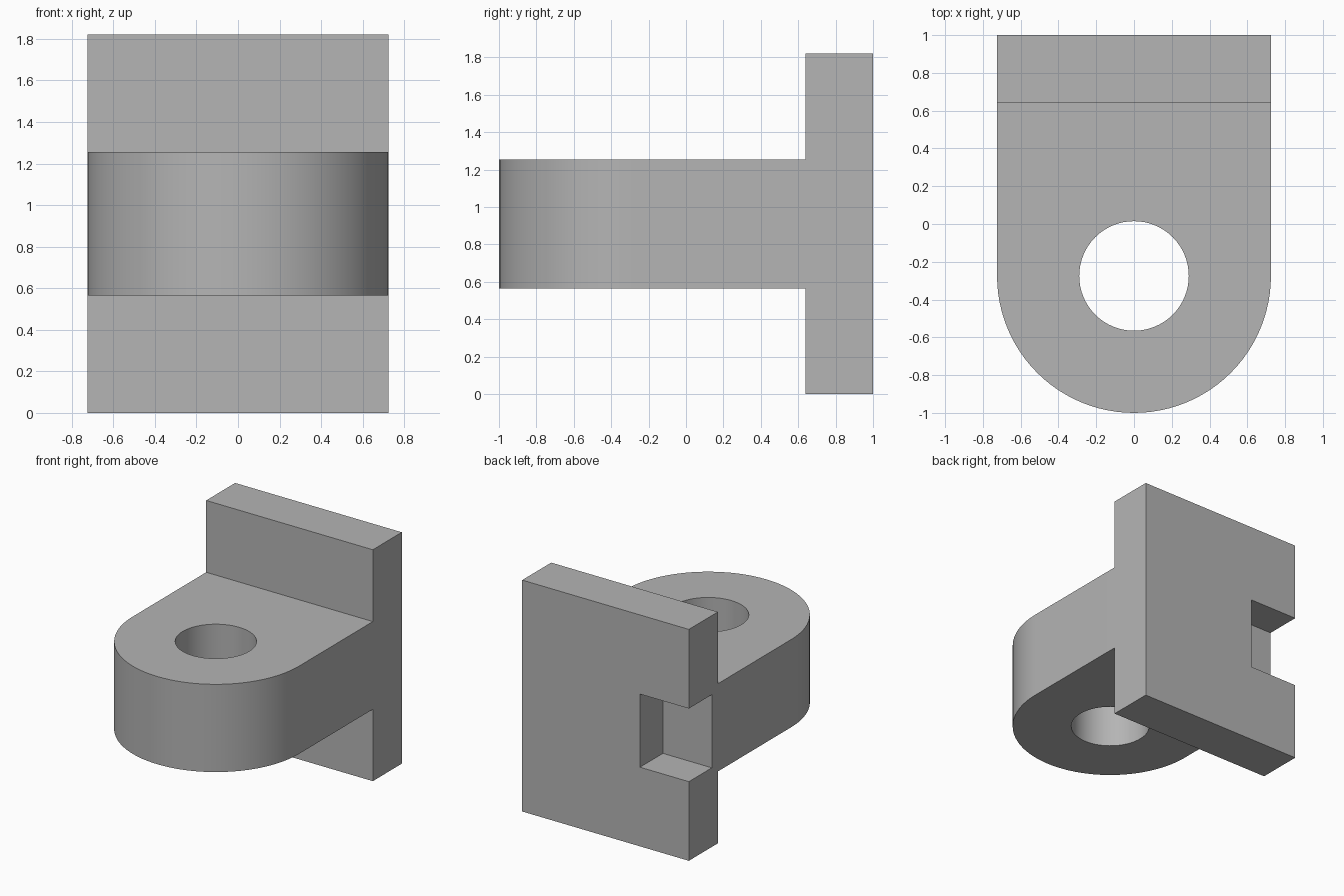
import bpy
import bmesh
from math import pi, cos, sin, radians
from mathutils import Vector

cube = bpy.data.objects.get("Cube")
if cube:
    bpy.data.objects.remove(cube, do_unlink=True)

# Main dimensions
HALF_W = 0.725
HEIGHT = 1.82
PLATE_FRONT = 0.64
LUG_LOW, LUG_HIGH = 0.565, 1.255
HOLE_Y, HOLE_R = -0.275, 0.29
NOTCH_W, NOTCH_DEPTH, NOTCH_H = 0.425, 0.285, 0.575

grey = bpy.data.materials.new("plain grey")
grey.use_nodes = True
colour = (0.46, 0.46, 0.46, 1)
grey.diffuse_color = colour
grey.node_tree.nodes["Principled BSDF"].inputs["Base Color"].default_value = colour


def prism(name, outline, offset):
    """Closed solid made by sweeping a flat outline along an offset."""
    bm = bmesh.new()
    face = bm.faces.new([bm.verts.new(p) for p in outline])
    swept = bmesh.ops.extrude_face_region(bm, geom=[face], use_keep_orig=True)
    verts = [v for v in swept["geom"] if isinstance(v, bmesh.types.BMVert)]
    bmesh.ops.translate(bm, verts=verts, vec=Vector(offset))
    bmesh.ops.recalc_face_normals(bm, faces=bm.faces)
    mesh = bpy.data.meshes.new(name)
    bm.to_mesh(mesh)
    bm.free()
    mesh.materials.append(grey)
    obj = bpy.data.objects.new(name, mesh)
    bpy.context.collection.objects.link(obj)
    return obj


def arc(radius, start, end, steps, z):
    angles = [start + (end - start) * i / steps for i in range(steps + 1)]
    return [(radius * cos(a), HOLE_Y + radius * sin(a), z) for a in angles]


def carve(target, tool, operation):
    """Apply a boolean and discard its helper solid."""
    mod = target.modifiers.new(operation.title(), "BOOLEAN")
    mod.operation, mod.object, mod.solver = operation, tool, "EXACT"
    tool.hide_render = True
    bpy.ops.object.modifier_apply(modifier=mod.name)
    bpy.data.objects.remove(tool, do_unlink=True)


# T-shaped side profile: back plate with the lug standing out of it
side = [(-1.2, LUG_LOW), (PLATE_FRONT, LUG_LOW), (PLATE_FRONT, 0), (1, 0),
        (1, HEIGHT), (PLATE_FRONT, HEIGHT), (PLATE_FRONT, LUG_HIGH), (-1.2, LUG_HIGH)]
bracket = prism("mounting_bracket", [(-1, y, z) for y, z in side], (2, 0, 0))
bpy.ops.object.select_all(action="DESELECT")
bracket.select_set(True)
bpy.context.view_layer.objects.active = bracket

# Rounded plan outline trims the sides and the lug end
plan = arc(HALF_W, pi, 2 * pi, 48, -0.5) + [(HALF_W, 1.5, -0.5), (-HALF_W, 1.5, -0.5)]
carve(bracket, prism("plan_trim", plan, (0, 0, 3)), "INTERSECT")

# Pin hole through the lug
hole = arc(HOLE_R, 0, 2 * pi, 64, 0.2)[:-1]
carve(bracket, prism("hole_cutter", hole, (0, 0, 1.4)), "DIFFERENCE")

# Blind notch in the rear edge of the plate
x0, x1 = -1, NOTCH_W - HALF_W
z0 = (HEIGHT - NOTCH_H) / 2
notch = [(x0, 1 - NOTCH_DEPTH, z0), (x1, 1 - NOTCH_DEPTH, z0), (x1, 1.2, z0), (x0, 1.2, z0)]
carve(bracket, prism("notch_cutter", notch, (0, 0, NOTCH_H)), "DIFFERENCE")

bpy.ops.object.shade_smooth_by_angle(angle=radians(30))
